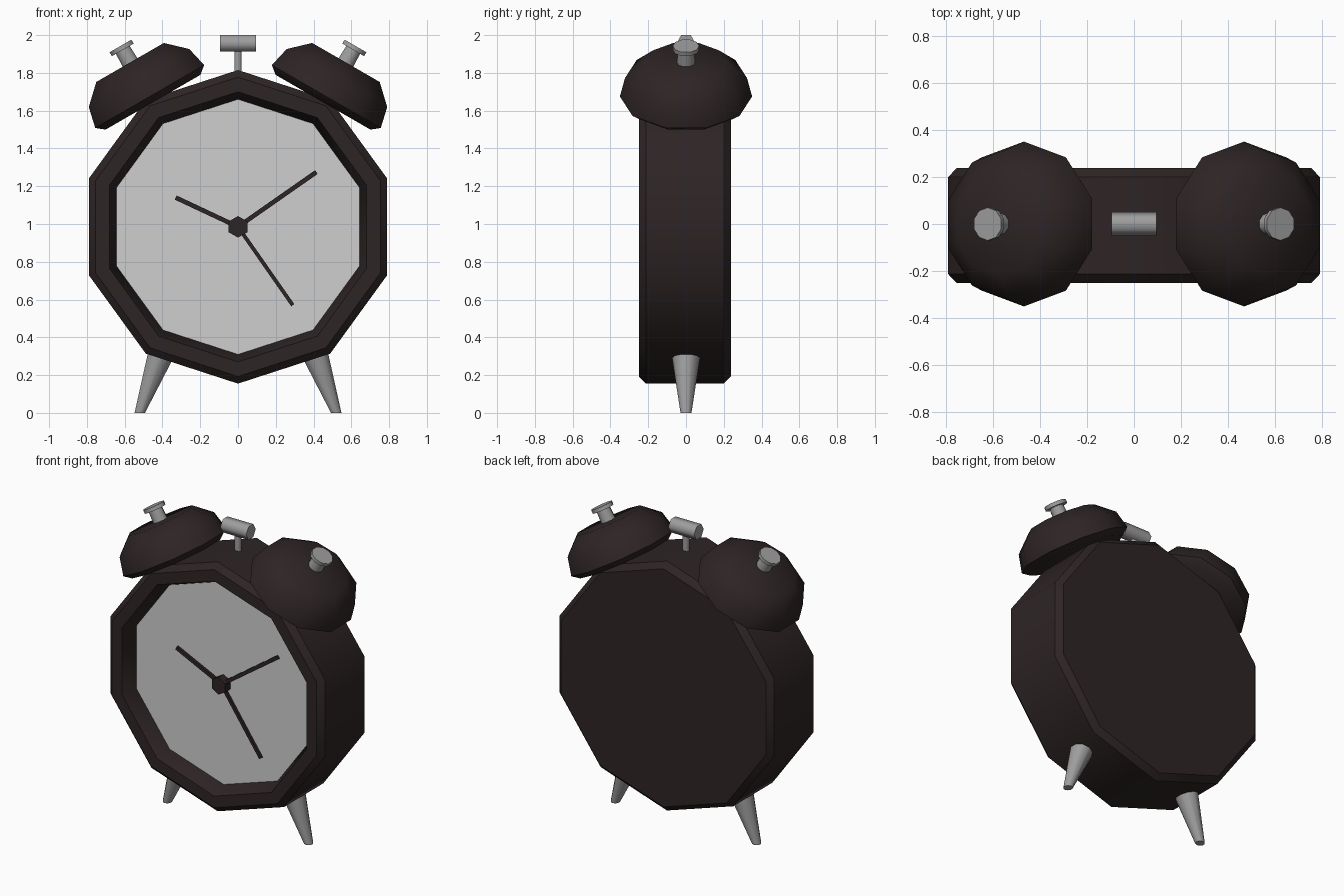
import bpy, bmesh, math
from mathutils import Vector as V

if "Cube" in bpy.data.objects:
    bpy.data.objects.remove(bpy.data.objects["Cube"])

X, Y, Z = V((1, 0, 0)), V((0, 1, 0)), V((0, 0, 1))


def material(name, rgb):
    m = bpy.data.materials.new(name)
    m.diffuse_color = (*rgb, 1)
    m.use_nodes = True
    m.node_tree.nodes["Principled BSDF"].inputs["Base Color"].default_value = m.diffuse_color
    return m


dark = material("dark brown", (0.027, 0.018, 0.018))
pale = material("pale grey", (0.62, 0.62, 0.62))
metal = material("metal grey", (0.34, 0.34, 0.34))


def loft(name, mat, o, a, b, n, rings, sides, smooth=40):
    """Closed stack of polygon rings (radius, height) spanned by a, b along n."""
    bm = bmesh.new()
    loops = []
    for r, h in rings:
        loops.append([bm.verts.new(V(o) + n * h
                      + a * (r * math.cos(2 * math.pi * i / sides))
                      + b * (r * math.sin(2 * math.pi * i / sides)))
                      for i in range(sides)])
    for p, q in zip(loops, loops[1:]):
        for i in range(sides):
            j = (i + 1) % sides
            bm.faces.new((p[i], p[j], q[j], q[i]))
    bm.faces.new(loops[0])
    bm.faces.new(loops[-1])
    bmesh.ops.recalc_face_normals(bm, faces=bm.faces[:])
    bm.normal_update()
    for f in bm.faces:
        f.smooth = True
    for e in bm.edges:
        e.smooth = e.calc_face_angle(0) < math.radians(smooth)
    me = bpy.data.meshes.new(name)
    bm.to_mesh(me)
    bm.free()
    me.materials.append(mat)
    ob = bpy.data.objects.new(name, me)
    bpy.context.collection.objects.link(ob)
    return ob


# Ten-sided case with chamfered edges and a recessed front
mid = (0, 0, 0.985)
loft("case", dark, mid, Z, X, Y,
     [(0.675, -0.145), (0.675, -0.15), (0.715, -0.25), (0.792, -0.25), (0.83, -0.213),
      (0.83, 0.2), (0.792, 0.237)], 10)
loft("dial", pale, mid, Z, X, Y, [(0.676, -0.151), (0.676, -0.146)], 10)

# Hub and three hands
loft("hand_hub", dark, mid, Z, X, Y, [(0.057, -0.205), (0.057, -0.15)], 6)
for name, tx, tz, w in (("hour_hand", -0.33, 1.14, 0.012),
                        ("minute_hand", 0.415, 1.275, 0.012),
                        ("alarm_hand", 0.29, 0.57, 0.01)):
    d = V((tx, 0, tz - 0.985))
    p = d.cross(Y).normalized() * w
    t = Y * 0.008
    loft(name, dark, (0, -0.172, 0.985), p + t, p - t, d, [(1, 0), (1, 1)], 4)

# Bells, bell knobs and legs on both sides
for s, side in ((-1, "left"), (1, "right")):
    n = V((s * 0.5, 0, 0.866))
    u = V((s * 0.866, 0, -0.5))
    o = (s * 0.4675, 0, 1.675)
    loft(side + "_bell", dark, o, Y, u, n,
         [(0.305, -0.035), (0.35, 0), (0.323, 0.113), (0.217, 0.208)], 10, 50)
    loft(side + "_bell_stem", metal, o, Y, u, n, [(0.048, 0.19), (0.044, 0.29)], 10)
    loft(side + "_bell_knob", metal, o, Y, u, n, [(0.07, 0.285), (0.07, 0.309)], 10)
    loft(side + "_leg", metal, (s * 0.52, 0, 0), Y, X, V((-s * 0.37, 0, 1)),
         [(0.029, 0), (0.08, 0.33)], 10)

# Hammer between the bells
loft("hammer_stem", metal, (0, 0, 0), Y, X, Z, [(0.021, 1.78), (0.021, 1.93)], 6, 65)
loft("hammer_head", metal, (0, 0, 1.957), Y, Z, X, [(0.05, -0.095), (0.05, 0.095)], 6, 65)
